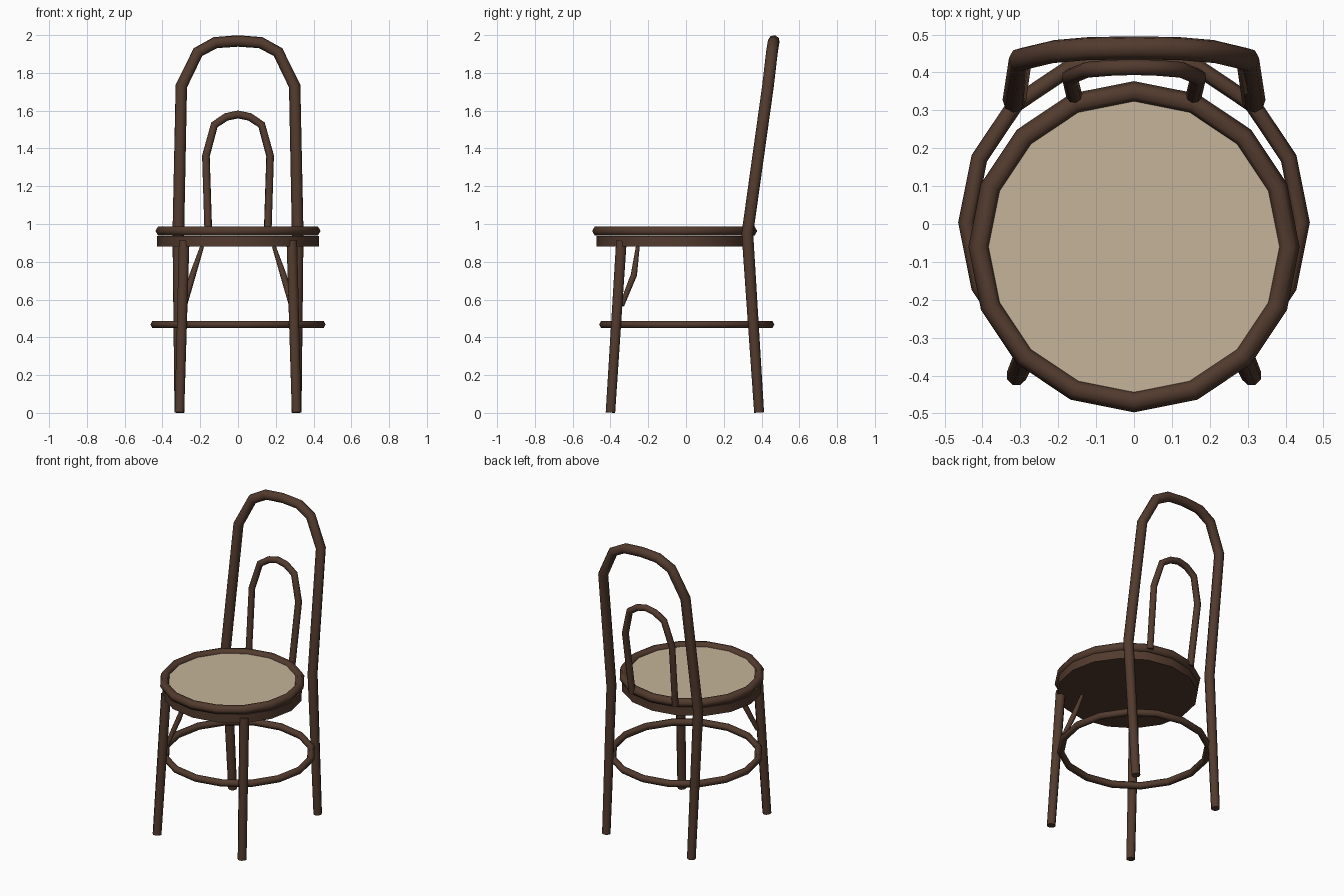
import bpy, bmesh, math

if "Cube" in bpy.data.objects:
    bpy.data.objects.remove(bpy.data.objects["Cube"])


def material(name, rgb):
    m = bpy.data.materials.new(name)
    m.diffuse_color = (*rgb, 1.0)
    m.use_nodes = True
    m.node_tree.nodes["Principled BSDF"].inputs["Base Color"].default_value = m.diffuse_color
    return m


brown = material("dark brown wood", (0.085, 0.043, 0.027))
tan = material("tan seat panel", (0.56, 0.455, 0.32))


def finish(ob, name, mat, angle=None):
    ob.name = name
    ob.data.materials.clear()
    ob.data.materials.append(mat)
    if angle:
        bpy.ops.object.select_all(action='DESELECT')
        ob.select_set(True)
        bpy.context.view_layer.objects.active = ob
        bpy.ops.object.shade_smooth_by_angle(angle=math.radians(angle))


def tube(name, points, radius):
    """Bent rod; each point is (x, y, z) or (x, y, z, radius factor)."""
    cu = bpy.data.curves.new(name, 'CURVE')
    cu.dimensions = '3D'
    cu.bevel_depth = radius
    cu.bevel_resolution = 2
    cu.use_fill_caps = True
    sp = cu.splines.new('POLY')
    sp.points.add(len(points) - 1)
    for p, co in zip(sp.points, points):
        p.co = (*co[:3], 1.0)
        p.radius = co[3] if len(co) > 3 else 1.0
    ob = bpy.data.objects.new(name, cu)
    bpy.context.collection.objects.link(ob)
    bpy.ops.object.select_all(action='DESELECT')
    ob.select_set(True)
    bpy.context.view_layer.objects.active = ob
    bpy.ops.object.convert(target='MESH')
    finish(bpy.context.object, name, brown, 60)


def arch(name, half, radius):
    """Symmetric hoop: half runs from the left foot to the crown on x = 0."""
    right = [(-p[0], *p[1:]) for p in reversed(half[:-1])]
    tube(name, half + right, radius)


def hoop(name, centre, major, minor):
    bpy.ops.mesh.primitive_torus_add(location=centre, major_radius=major, minor_radius=minor,
                                     major_segments=16, minor_segments=6)
    finish(bpy.context.object, name, brown, 65)


def disc(name, centre, radius, depth, mat, y_scale=1.0):
    bpy.ops.mesh.primitive_cylinder_add(vertices=16, radius=radius, depth=depth, location=centre)
    bpy.context.object.scale.y = y_scale
    finish(bpy.context.object, name, mat, 40)


# Seat: rounded rim, inset panel, and the solid frame below
hoop("seat_rim", (0, -0.06, 0.963), 0.409, 0.028)
disc("seat_panel", (0, -0.06, 0.963), 0.40, 0.01, tan)
disc("seat_frame", (0, -0.06, 0.908), 0.428, 0.056, brown, 0.965)

# Ring tying the legs together
hoop("foot_ring", (0, 0.004, 0.468), 0.442, 0.022)

# Back legs and outer back hoop in one bent rod
arch("back_legs_and_hoop", [(-0.31, 0.387, 0.002, 0.85), (-0.316, 0.325, 0.95),
                            (-0.30, 0.434, 1.73), (-0.212, 0.455, 1.91),
                            (-0.12, 0.463, 1.96), (0, 0.465, 1.969)], 0.031)

# Inner back hoop
arch("inner_back_hoop", [(-0.157, 0.336, 0.95), (-0.17, 0.388, 1.36), (-0.125, 0.407, 1.525),
                         (-0.062, 0.412, 1.567), (0, 0.414, 1.58)], 0.021)

# Front legs and their small curved braces
for side, s in (("left", -1), ("right", 1)):
    tube(f"front_leg_{side}", [(0.31 * s, -0.40, 0.002, 0.9), (0.285 * s, -0.342, 0.91)], 0.030)
    tube(f"front_brace_{side}", [(0.283 * s, -0.34, 0.57, 0.8), (0.24 * s, -0.276, 0.73),
                                 (0.19 * s, -0.255, 0.882, 0.6)], 0.017)
